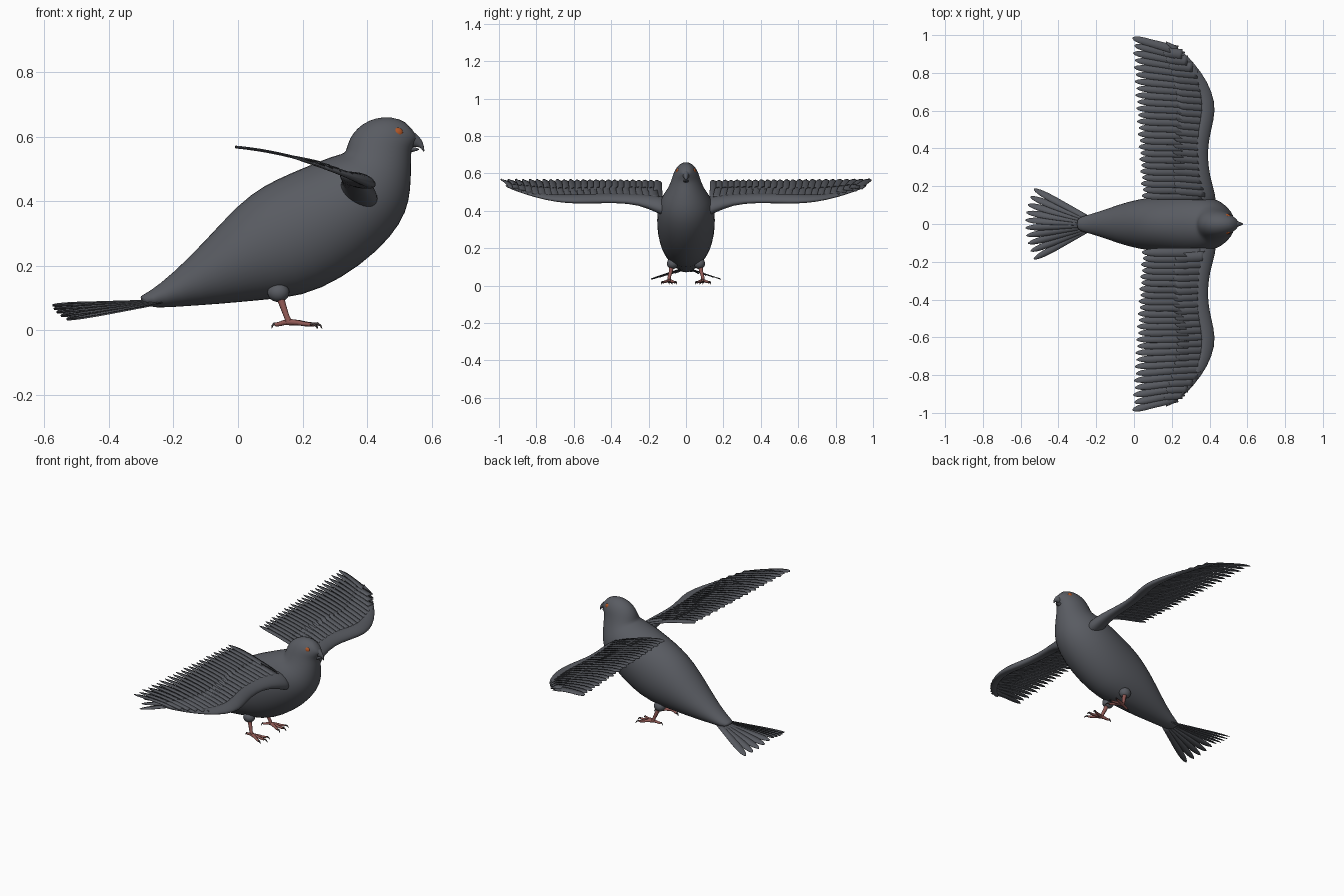
import bpy, bmesh, math
from mathutils import Vector

if "Cube" in bpy.data.objects:
    bpy.data.objects.remove(bpy.data.objects["Cube"], do_unlink=True)


def material(name, rgb):
    m = bpy.data.materials.new(name)
    m.use_nodes = True
    m.diffuse_color = (*rgb, 1)
    m.node_tree.nodes["Principled BSDF"].inputs["Base Color"].default_value = (*rgb, 1)
    return m


GREY = material("slate grey plumage", (0.10, 0.106, 0.122))
ORANGE = material("orange eye", (0.42, 0.09, 0.02))
PINK = material("dull red leg", (0.28, 0.10, 0.09))
DARK = material("dark claw", (0.06, 0.045, 0.045))


def finish(name, bm, mat, subdiv=0, thickness=0):
    bmesh.ops.recalc_face_normals(bm, faces=bm.faces)
    me = bpy.data.meshes.new(name)
    bm.to_mesh(me)
    bm.free()
    me.materials.append(mat)
    for p in me.polygons:
        p.use_smooth = True
    ob = bpy.data.objects.new(name, me)
    bpy.context.collection.objects.link(ob)
    if thickness:
        mod = ob.modifiers.new("thickness", 'SOLIDIFY')
        mod.thickness, mod.offset = thickness, 0
    if subdiv:
        mod = ob.modifiers.new("smooth", 'SUBSURF')
        mod.levels = mod.render_levels = subdiv
    return ob


def loft(name, rings, mat, sides=20):
    """Skin elliptical rings, each given as centre and two half-axes."""
    bm = bmesh.new()
    loops = []
    for c, a, b in rings:
        loops.append([bm.verts.new(c + a * math.cos(t) + b * math.sin(t))
                      for t in (math.tau * i / sides for i in range(sides))])
    for p, q in zip(loops, loops[1:]):
        for i in range(sides):
            j = (i + 1) % sides
            bm.faces.new((p[i], p[j], q[j], q[i]))
    bm.faces.new(loops[0])
    bm.faces.new(loops[-1])
    return finish(name, bm, mat, 1)


def profile_loft(name, sections, mat):
    """Sections: upper x, z, lower x, z and half width."""
    rings = []
    for ux, uz, lx, lz, w in sections:
        up, low = Vector((ux, 0, uz)), Vector((lx, 0, lz))
        rings.append(((up + low) / 2, (up - low) / 2, Vector((0, w, 0))))
    return loft(name, rings, mat)


def tube(name, points, radii, mat):
    cu = bpy.data.curves.new(name, 'CURVE')
    cu.dimensions = '3D'
    cu.bevel_depth, cu.bevel_resolution, cu.use_fill_caps = 1, 2, True
    sp = cu.splines.new('POLY')
    sp.points.add(len(points) - 1)
    for p, co, r in zip(sp.points, points, radii):
        p.co, p.radius = (*co, 1), r
    cu.materials.append(mat)
    ob = bpy.data.objects.new(name, cu)
    bpy.context.collection.objects.link(ob)


def ball(name, loc, size, mat):
    bm = bmesh.new()
    bmesh.ops.create_uvsphere(bm, u_segments=20, v_segments=12, radius=1)
    for v in bm.verts:
        v.co = Vector(a * b for a, b in zip(v.co, size)) + Vector(loc)
    finish(name, bm, mat)


def feather(bm, root, tip, w_root, w_tip, height, tilt):
    """Flat blade with a rounded tip; height(point) shapes it."""
    axis = tip - root
    side = Vector((-axis.y, axis.x, 0)).normalized()
    rows = []
    for t in (0, .15, .3, .45, .6, .72, .82, .9, .96, 1):
        w = w_root + (w_tip - w_root) * min(1, t / .6)
        if t > .72:
            w *= max(.12, math.sqrt(1 - ((t - .72) / .28) ** 2))
        row = []
        for s in (-1, 0, 1):
            p = root + axis * t + side * s * w
            p.z = height(p, t) + s * tilt
            row.append(bm.verts.new(p))
        rows.append(row)
    for a, b in zip(rows, rows[1:]):
        for i in (0, 1):
            bm.faces.new((a[i], a[i + 1], b[i + 1], b[i]))


# Body, neck and head in one skin
profile_loft("body", [
    (-.31, .105, -.29, .08, .03), (-.28, .115, -.26, .068, .042),
    (-.2, .178, -.17, .074, .065), (-.1, .28, -.05, .081, .107),
    (0, .393, .07, .092, .136), (.08, .452, .2, .102, .149),
    (.16, .488, .32, .157, .157), (.23, .517, .435, .243, .157),
    (.29, .54, .507, .33, .142), (.32, .547, .532, .40, .122),
    (.333, .553, .537, .47, .1), (.338, .578, .537, .525, .083),
    (.353, .61, .537, .555, .073), (.383, .64, .545, .572, .064),
    (.425, .659, .548, .58, .053), (.475, .663, .553, .588, .038),
    (.525, .645, .556, .598, .02)], GREY)

# Hooked beak and lower jaw
profile_loft("upper_beak", [
    (.52, .63, .52, .57, .03), (.545, .615, .54, .568, .018),
    (.562, .6, .555, .568, .011), (.573, .582, .564, .566, .007),
    (.577, .562, .57, .56, .003), (.577, .553, .574, .553, .001)], GREY)
profile_loft("lower_beak", [
    (.52, .572, .52, .545, .022), (.545, .567, .54, .553, .012),
    (.563, .563, .56, .557, .004)], GREY)


# Arm sections: y, centre x, centre z, half chord, half thickness
ARM = [(.08, .37, .415, .07, .055), (.15, .38, .433, .055, .043),
       (.25, .36, .462, .042, .026), (.38, .348, .468, .038, .022),
       (.5, .372, .465, .037, .024), (.6, .398, .463, .037, .022),
       (.7, .383, .466, .032, .016), (.8, .335, .483, .027, .01),
       (.9, .255, .51, .022, .006), (.97, .165, .537, .016, .004)]


def arm_x(y):
    for a, b in zip(ARM, ARM[1:]):
        if y <= b[0]:
            return a[1] + (b[1] - a[1]) * (y - a[0]) / (b[0] - a[0])
    return ARM[-1][1]


def wing_height(p, t):
    return .567 - .1 * p.x - .45 * p.x ** 2


def tail_height(p, t):
    return .095 - .012 * t - .26 * abs(p.y)


for label, s in (("left", 1), ("right", -1)):
    # Wing: thick leading arm and a row of overlapping flight feathers
    loft(label + "_wing_arm",
         [(Vector((x, s * y, z)), Vector((c, 0, -.35 * c)), Vector((0, 0, h)))
          for y, x, z, c, h in ARM], GREY, 14)
    bm = bmesh.new()
    count = 25
    for i in range(count):
        t = i / (count - 1)
        y = .15 + .77 * t
        out = .065 * t ** 3
        tip_x = .042 - .05 * t + .008 * (i % 2)
        w_tip = .022 - .003 * t
        feather(bm, Vector((arm_x(y), s * y, 0)), Vector((tip_x, s * (y + out), 0)),
                .024, w_tip, wing_height, .003)
    finish(label + "_flight_feathers", bm, GREY, 0, .003)

    # Short covert feathers layered over the flight feathers
    bm = bmesh.new()
    for i in range(22):
        y = .17 + .73 * i / 21
        x = arm_x(y)
        feather(bm, Vector((x, s * y, 0)), Vector((x * .5 + .03, s * (y + .01), 0)),
                .026, .024, lambda p, t: wing_height(p, t) + .008 * (1 - t), .002)
    finish(label + "_covert_feathers", bm, GREY, 0, .003)

    # Eye, thigh, leg and foot
    ball(label + "_eye", (.493, s * .041, .612), (.018, .012, .016), ORANGE)
    ball(label + "_thigh", (.125, s * .072, .118), (.034, .03, .03), GREY)
    fy = s * .09
    tube(label + "_leg", [(.125, s * .075, .12), (.138, s * .08, .08),
                          (.15, fy, .045), (.158, fy, .025)],
         (.015, .011, .009, .011), PINK)
    toes = (("inner", 1, -.032, .07), ("middle", 1, 0, .08),
            ("outer", 1, .034, .068), ("rear", -1, -.012, .042))
    for toe, way, spread, length in toes:
        def at(k, z):
            return (.158 + way * length * k, fy + s * spread * k, z)
        tube(f"{label}_{toe}_toe", [at(0, .026), at(.4, .024), at(.7, .02), at(1, .018)],
             (.01, .008, .007, .006), PINK)
        tube(f"{label}_{toe}_claw", [at(.97, .019), at(1.1, .021), at(1.22, .015), at(1.28, .006)],
             (.005, .0045, .003, .001), DARK)

# Fanned tail
bm = bmesh.new()
for i in range(10):
    k = (i - 4.5) / 4.5
    feather(bm, Vector((-.24, .03 * k, 0)), Vector((-.575 + .045 * k * k, .185 * k, 0)),
            .012, .0175, tail_height, .002)
finish("tail_feathers", bm, GREY, 0, .003)
